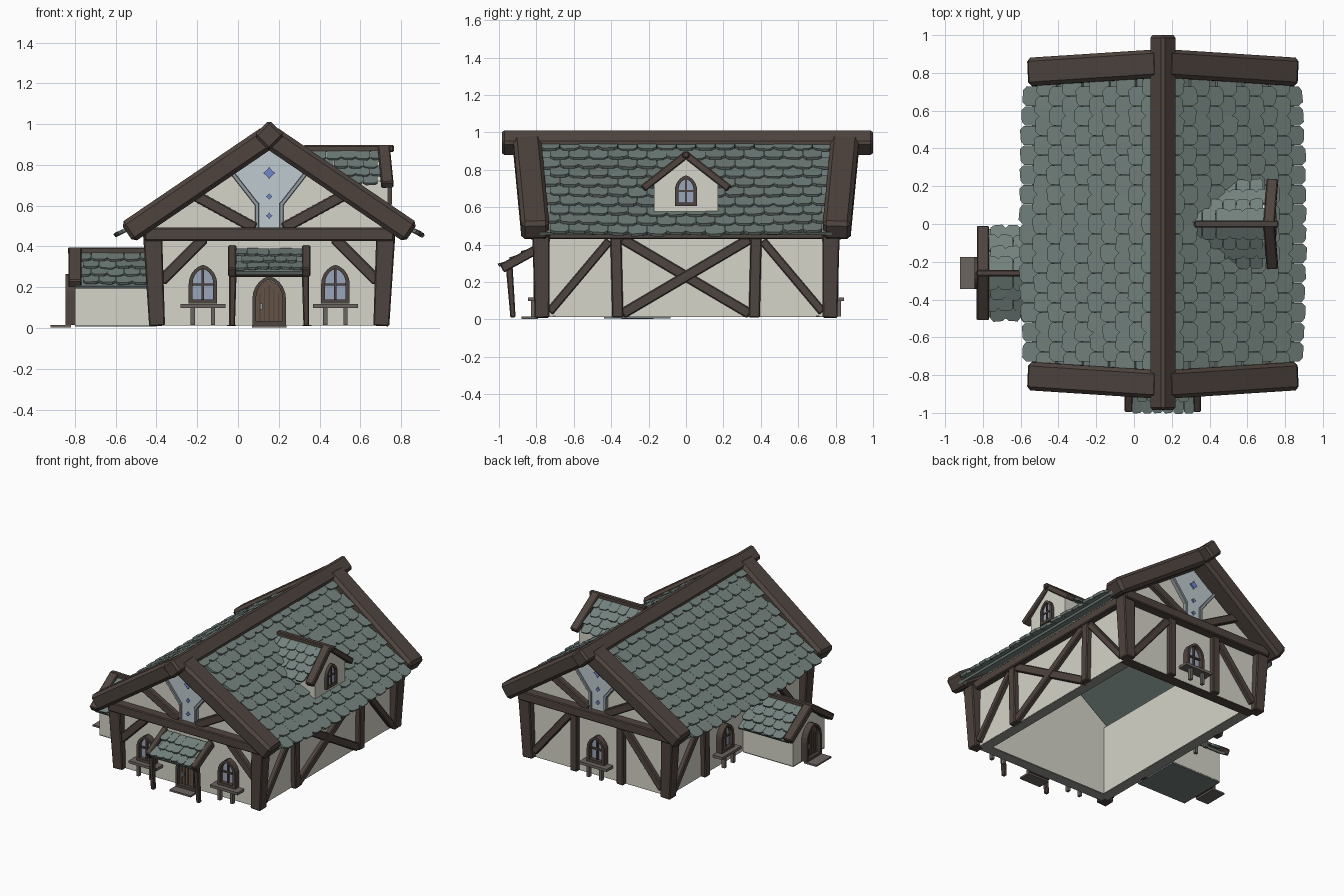
import bpy, bmesh, random
from math import radians, sin, cos, pi
from mathutils import Vector as V, Matrix

if "Cube" in bpy.data.objects:
    bpy.data.objects.remove(bpy.data.objects["Cube"])

random.seed(4)


def material(name, r, g, b):
    m = bpy.data.materials.new(name)
    m.diffuse_color = (r, g, b, 1)
    m.use_nodes = True
    m.node_tree.nodes["Principled BSDF"].inputs["Base Color"].default_value = m.diffuse_color
    return m


WOOD = material("dark_timber", .078, .058, .05)
PLASTER = material("plaster", .67, .66, .58)
SLATE = material("green_slate", .17, .22, .205)
GLASS = material("glass", .33, .38, .50)
DOOR = material("door_wood", .13, .085, .06)
BENCH = material("weathered_wood", .15, .13, .12)
PANEL = material("pale_panel", .52, .59, .62)
TRIM = material("grey_trim", .30, .34, .37)
STONE = material("grey_plinth", .30, .30, .28)
BLUE = material("blue_ornament", .16, .24, .58)
I = Matrix.Identity(4)


def finish(name, bm, mat, M=I):
    bmesh.ops.recalc_face_normals(bm, faces=bm.faces)
    me = bpy.data.meshes.new(name)
    bm.to_mesh(me)
    bm.free()
    me.transform(M)
    me.materials.append(mat)
    ob = bpy.data.objects.new(name, me)
    bpy.context.collection.objects.link(ob)
    return ob


def face_frame(x, y, deg):
    """Wall frame: local x across, z up, -y outwards."""
    return Matrix.Translation((x, y, 0)) @ Matrix.Rotation(radians(deg), 4, 'Z')


def loft(bm, a, b):
    """Closed solid between two matching outlines."""
    va, vb = [bm.verts.new(p) for p in a], [bm.verts.new(p) for p in b]
    bm.faces.new(va)
    bm.faces.new(vb)
    for i in range(len(va)):
        j = (i + 1) % len(va)
        bm.faces.new((va[i], va[j], vb[j], vb[i]))


def prism(name, pts, y0, y1, M, mat):
    bm = bmesh.new()
    loft(bm, [(x, y0, z) for x, z in pts], [(x, y1, z) for x, z in pts])
    return finish(name, bm, mat, M)


def box(name, x0, x1, y0, y1, z0, z1, mat, M=I):
    return prism(name, [(x0, z0), (x1, z0), (x1, z1), (x0, z1)], y0, y1, M, mat)


def beam(name, p, q, w, d, M=I, out=(0, -1, 0), mat=WOOD, taper=1.0, bevel=.006):
    p, q, o = V(p), V(q), V(out)
    a = (q - p).normalized()
    o = (o - a * o.dot(a)).normalized()
    s = a.cross(o)

    def ring(c, k):
        return [c + s * i * w * k / 2 + o * j * d * k / 2
                for i, j in ((-1, -1), (1, -1), (1, 1), (-1, 1))]
    bm = bmesh.new()
    loft(bm, ring(p, 1), ring(q, taper))
    bmesh.ops.bevel(bm, geom=bm.edges[:], offset=bevel, segments=1, affect='EDGES')
    return finish(name, bm, mat, M)


def tiles(name, O, across, down, width, length, rows, cols, bulge=0.0, keep=None, deck=True):
    """Overlapping chamfered slates on one roof slope."""
    O, u, d = V(O), V(across).normalized(), V(down).normalized()
    n = u.cross(d)
    n = n if n.z > 0 else -n
    pitch, w = length / (rows + .3), width / cols
    L, c = pitch * 1.3, w * .2
    bm = bmesh.new()
    if deck:
        quad = [O, O + u * width, O + u * width + d * length * .97, O + d * length * .97]
        loft(bm, [p - n * .016 for p in quad], quad)
    for r in range(rows):
        for k in range(cols - r % 2):
            cu = (k + .5 + .5 * (r % 2)) * w
            t = 2 * cu / width - 1
            v0 = r * pitch + bulge * (1 - t * t) * r / rows + random.uniform(-.05, .05) * pitch
            if keep and not keep(O + u * cu + d * (v0 + L * .8)):
                continue
            h, skew = w * .49, random.uniform(-.04, .04) * pitch
            prof = [(-h, 0), (h, 0), (h, L - c), (h * .6, L + skew), (-h * .6, L - skew), (-h, L - c)]
            lift = random.uniform(.16, .26) * pitch
            low = [O + u * (cu + x) + d * (v0 + v) + n * (lift * v / L) for x, v in prof]
            loft(bm, low, [p + n * pitch * .2 for p in low])
    return finish(name, bm, SLATE)


def arch(w, h, z0, n=5):
    """Slightly pointed arch outline."""
    r, rise = w / 2, w * .68
    right = [(r * cos(pi / 2 * i / n), z0 + h - rise + rise * (.7 * sin(pi / 2 * i / n) + .3 * i / n))
             for i in range(n)]
    return [(-r, z0), (r, z0)] + right + [(0, z0 + h)] + [(-x, z) for x, z in reversed(right)]


def arch_frame(name, w, h, z0, t, M, y=-.05):
    bm = bmesh.new()
    inner = arch(w - 2 * t, h - 2 * t, z0 + t)
    rings = [[bm.verts.new((px, yy, pz)) for px, pz in pts]
             for pts, yy in ((arch(w, h, z0), 0), (arch(w, h, z0), y), (inner, y), (inner, 0))]
    for a, b in zip(rings, rings[1:] + rings[:1]):
        for i in range(len(a)):
            j = (i + 1) % len(a)
            bm.faces.new((a[i], a[j], b[j], b[i]))
    return finish(name, bm, WOOD, M)


def window(name, x, z, M, w=.14, h=.19, bench=True, depth=.045):
    X = M @ Matrix.Translation((x, 0, 0))
    arch_frame(name + "_frame", w, h, z, .02, X, -depth)
    prism(name + "_glass", arch(w - .03, h - .03, z + .015), 0, -depth * .35, X, GLASS)
    box(name + "_mullion", -.006, .006, -depth * .65, -.005, z + .01, z + h - .02, WOOD, X)
    box(name + "_crossbar", -w * .4, w * .4, -depth * .62, -.005, z + h * .46, z + h * .46 + .011, WOOD, X)
    if bench:
        box(name + "_shelf", -.11, .11, -.075, 0, .098, .117, BENCH, X)
        for s in (-.05, .05):
            box(name + "_shelf_leg", s - .01, s + .01, -.06, -.035, .015, .098, BENCH, X)


def door(name, w, h, M, step):
    arch_frame(name + "_frame", w, h, .015, .018, M, -.045)
    prism(name + "_panel", arch(w - .03, h - .03, .025), 0, -.02, M, DOOR)
    for i in range(-2, 3):
        box(name + "_groove", i * .023 - .003, i * .023 + .003, -.024, -.01, .03, h - .03 - abs(i) * .02, WOOD, M)
    box(name + "_handle", -.045, -.033, -.035, -.02, .09, .12, TRIM, M)
    box(name + "_step", -.085, .085, -step, -.02, 0.003, .015, BENCH, M)


CX = .153
front, back = face_frame(CX, -.77, 0), face_frame(CX, .77, 180)
right, left = face_frame(CX + .55, 0, 90), face_frame(CX - .55, 0, -90)

# house shell: hollow walls, open underneath, on a plinth ring
gable = [(-.55, .015), (.55, .015), (.55, .53), (0, .92), (-.55, .53)]
for nm, M in (("front", front), ("back", back)):
    prism(nm + "_gable_wall", gable, 0, .055, M, PLASTER)
    box(nm + "_plinth", -.55, .55, .002, .075, .012, .02, WOOD if nm == "back" else STONE, M)
for nm, M in (("right", right), ("left", left)):
    box(nm + "_wall", -.77, .77, 0, .055, .015, .53, PLASTER, M)
    box(nm + "_plinth", -.695, .695, .002, .075, .012, .02, STONE, M)

# gable ends: tie beam, bargeboards, braces and ornamental panel
for nm, M in (("front", front), ("back", back)):
    beam(nm + "_tie_beam", (-.61, -.02, .46), (.61, -.02, .46), .065, .09, M)
    prism(nm + "_panel", [(-.055, .48), (.055, .48), (.055, .61), (.18, .765), (0, .895), (-.18, .765), (-.055, .61)],
          0, -.015, M, PANEL)
    for z, r in ((.76, .03), (.645, .016), (.55, .016)):
        radii = [r if i % 2 == 0 else r * .6 for i in range(8)]
        star = [(k * sin(i * pi / 4), z + k * cos(i * pi / 4)) for i, k in enumerate(radii)]
        prism(nm + "_ornament", star, -.01, -.025, M, BLUE)
    for s in (-1, 1):
        beam(nm + "_bargeboard", (s * .695, -.035, .468), (0, -.08, .94), .115, .15, M, bevel=.02)
        beam(nm + "_gable_brace", (s * .07, -.01, .49), (s * .40, -.01, .67), .055, .05, M)
        beam(nm + "_panel_trim_low", (s * .06, -.01, .48), (s * .06, -.01, .615), .02, .035, M, mat=TRIM, bevel=.003)
        beam(nm + "_panel_trim_high", (s * .06, -.01, .605), (s * .185, -.01, .765), .02, .035, M, mat=TRIM, bevel=.003)
        beam(nm + "_corner_post", (s * .55, 0, .01), (s * .572, -.005, .46), .078, .078, M, taper=1.2)
for s in (-1, 1):
    beam("front_knee_brace", (s * .53, -.01, .23), (s * .32, -.01, .44), .055, .05, front)
    beam("back_inner_post", (s * .185, -.01, .01), (s * .185, -.01, .44), .055, .05, back)
    beam("back_brace", (s * .51, -.008, .06), (s * .22, -.008, .41), .05, .045, back)
    window("front_window", s * .325, .12, front)
window("back_window", 0, .12, back)

# side walls: posts, braces and eave plates
for nm, M in (("right", right), ("left", left)):
    beam(nm + "_eave_plate", (-.76, -.015, .46), (.76, -.015, .46), .06, .06, M)
    for s in (-1, 1):
        beam(nm + "_post", (s * .365, -.01, .01), (s * .375, -.01, .45), .06, .05, M)
        beam(nm + "_brace", (s * .73, -.008, .04), (s * .41, -.008, .42), .045, .045, M)
        if nm == "right":
            beam("right_cross_brace", (s * .34, -.006 + s * .002, .03), (-s * .34, -.006 + s * .002, .43), .055, .045, M)
window("left_window", -.15, .12, left)

# main roof and ridge
for s in (-1, 1):
    tiles("roof_slope", (CX, -.78, .95), (0, 1, 0), (s, 0, -.70), 1.56, .872, 10, 15, bulge=.035)
beam("ridge_beam", (CX, -.985, .945), (CX, 1.0, .945), .107, .107, out=(1, 0, 1), bevel=.014)

# dormer on the right slope
dorm = face_frame(.735, 0, 90)
prism("dormer_body", [(-.172, .565), (.172, .565), (.172, .72), (0, .855), (-.172, .72)], 0, .20, dorm, PLASTER)
window("dormer_window", 0, .605, dorm, w=.12, h=.165, bench=False, depth=.02)
for s in (-1, 1):
    tiles("dormer_slope", (.29, 0, .865), (1, 0, 0), (0, s, -.80), .43, .28, 4, 6, deck=False,
          keep=lambda p: p.z > .94 - .7 * (p.x - CX))
    beam("dormer_bargeboard", (s * .23, .002, .70), (0, .02, .88), .04, .06, dorm)
beam("dormer_ridge", (.32, 0, .88), (.765, 0, .88), .034, .036)

# front porch
door("front_door", .165, .24, front, .11)
tiles("porch_roof", (CX - .165, -.79, .378), (1, 0, 0), (0, -.20, -.105), .33, .225, 3, 6)
for s in (-1, 1):
    beam("porch_rafter", (s * .182, -.01, .385), (s * .182, -.215, .272), .042, .05, front, out=(0, 0, 1))
    beam("porch_post", (s * .182, -.155, .01), (s * .178, -.175, .28), .028, .028, front, taper=1.3)
beam("porch_lintel", (-.18, -.175, .266), (.18, -.175, .266), .03, .03, front)

# side entrance wing
wing = face_frame(-.80, -.26, -90)
prism("wing_end_wall", [(-.18, .015), (.18, .015), (.18, .22), (0, .345), (-.18, .22)], 0, .02, wing, PLASTER)
door("wing_door", .17, .25, wing, .12)
box("wing_floor", -.178, .178, .0, .40, .006, .016, SLATE, wing)
for s in (-1, 1):
    x = sorted((s * .165, s * .18))
    box("wing_side_wall", x[0], x[1], .005, .40, .015, .225, PLASTER, wing)
    tiles("wing_slope", (-.80, -.26, .362), (1, 0, 0), (0, s * .25, -.165), .40, .29, 4, 5)
    beam("wing_bargeboard", (s * .24, 0, .215), (0, 0, .378), .045, .065, wing)
beam("wing_ridge", (-.835, -.26, .378), (-.42, -.26, .378), .034, .034)
